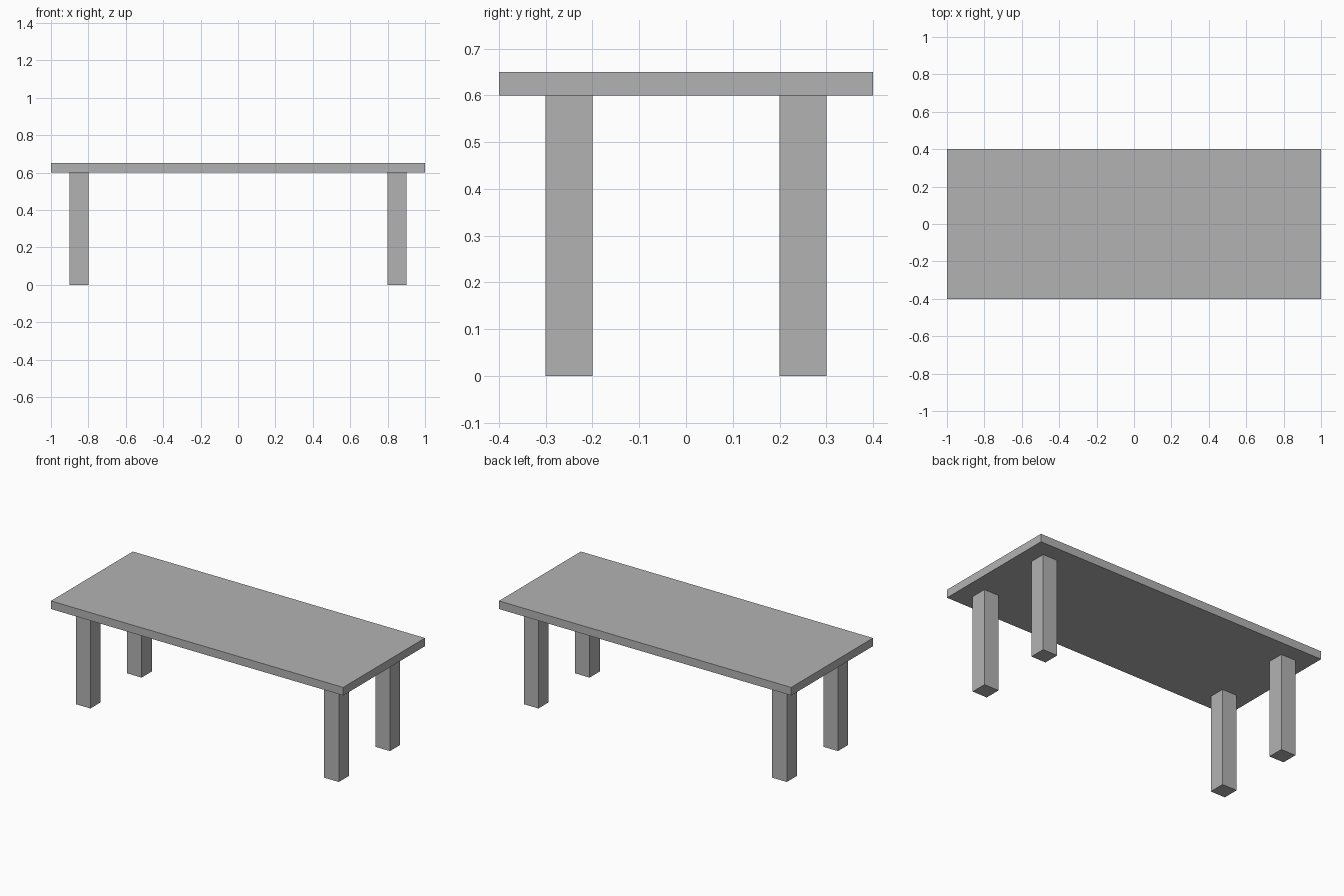
import bpy

# Remove the default cube
default = bpy.data.objects.get("Cube")
if default:
    bpy.data.objects.remove(default, do_unlink=True)

# Single grey material
GREY = (0.45, 0.45, 0.45, 1.0)
grey = bpy.data.materials.new("grey")
grey.use_nodes = True
grey.diffuse_color = GREY
grey.node_tree.nodes["Principled BSDF"].inputs["Base Color"].default_value = GREY

TOP_LENGTH, TOP_DEPTH, TOP_THICKNESS = 2.0, 0.8, 0.05
LEG_WIDTH, LEG_HEIGHT = 0.1, 0.6
LEG_X, LEG_Y = 0.85, 0.25


def box(name, size, location):
    """Add a box of the given full size, with its scale applied to the mesh."""
    bpy.ops.mesh.primitive_cube_add(size=1, location=location)
    obj = bpy.context.object
    obj.name = obj.data.name = name
    obj.scale = size
    bpy.ops.object.transform_apply(location=False, rotation=False, scale=True)
    obj.data.materials.append(grey)
    return obj


# Table top
box("table_top", (TOP_LENGTH, TOP_DEPTH, TOP_THICKNESS),
    (0, 0, LEG_HEIGHT + TOP_THICKNESS / 2))

# Four square legs, set in from the corners
for side, sx in (("left", 1), ("right", -1)):
    for end, sy in (("front", -1), ("back", 1)):
        box(f"{end}_{side}_leg", (LEG_WIDTH, LEG_WIDTH, LEG_HEIGHT),
            (sx * LEG_X, sy * LEG_Y, LEG_HEIGHT / 2))
